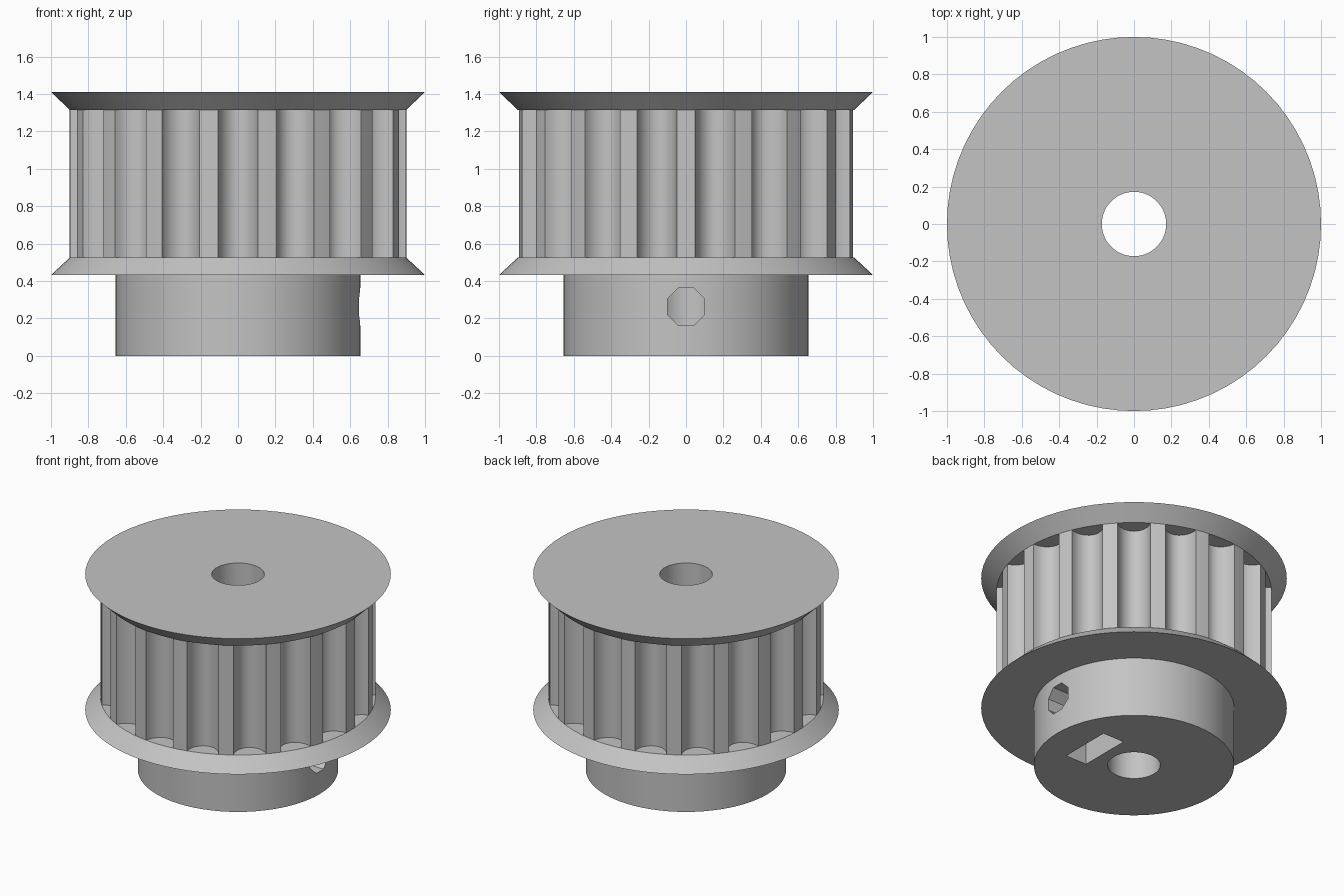
import bpy, bmesh
from math import sin, cos, pi, radians

TEETH = 18
SEGMENTS = 72
TOOTH_R, GROOVE_DEPTH = 0.90, 0.115
BAND_BOTTOM, BAND_TOP = 0.525, 1.315
SCREW_Z = 0.263

if "Cube" in bpy.data.objects:
    bpy.data.objects.remove(bpy.data.objects["Cube"])

metal = bpy.data.materials.new("light_grey")
metal.use_nodes = True
grey = (0.55, 0.55, 0.55, 1)
metal.diffuse_color = grey
metal.node_tree.nodes["Principled BSDF"].inputs["Base Color"].default_value = grey


def finish(name, bm):
    bmesh.ops.recalc_face_normals(bm, faces=bm.faces)
    mesh = bpy.data.meshes.new(name)
    bm.to_mesh(mesh)
    bm.free()
    mesh.materials.append(metal)
    obj = bpy.data.objects.new(name, mesh)
    bpy.context.collection.objects.link(obj)
    return obj


def select_only(obj):
    bpy.ops.object.select_all(action='DESELECT')
    obj.select_set(True)
    bpy.context.view_layer.objects.active = obj


def bridge(bm, rings, closed):
    """Join successive vertex rings with quads."""
    pairs = zip(rings, rings[1:] + rings[:1]) if closed else zip(rings, rings[1:])
    for a, b in pairs:
        n = len(a)
        for i in range(n):
            j = (i + 1) % n
            bm.faces.new((a[i], a[j], b[j], b[i]))


def lathe(name, profile):
    bm = bmesh.new()
    rings = []
    for r, z in profile:
        rings.append([bm.verts.new((r * cos(2 * pi * i / SEGMENTS),
                                    r * sin(2 * pi * i / SEGMENTS), z))
                      for i in range(SEGMENTS)])
    bridge(bm, rings, closed=True)
    return finish(name, bm)


def prism_x(name, outline, x0, x1):
    bm = bmesh.new()
    rings = [[bm.verts.new((x, y, z)) for y, z in outline] for x in (x0, x1)]
    bridge(bm, rings, closed=False)
    for ring in rings:
        bm.faces.new(ring)
    return finish(name, bm)


def cut(target, cutter):
    cutter.hide_render = True
    mod = target.modifiers.new("cut", 'BOOLEAN')
    mod.operation = 'DIFFERENCE'
    mod.solver = 'EXACT'
    mod.object = cutter
    select_only(target)
    bpy.ops.object.modifier_apply(modifier=mod.name)
    bpy.data.objects.remove(cutter)


# Hub, both bevelled flanges and through bore as one turned spool
spool = lathe("hub_and_flanges", [
    (0.172, 0), (0.655, 0), (0.655, 0.432), (1.0, 0.432),
    (TOOTH_R, BAND_BOTTOM), (0.72, BAND_BOTTOM),
    (0.72, BAND_TOP), (TOOTH_R, BAND_TOP), (1.0, 1.412), (0.172, 1.412)])

# Captive nut slot, open at the bottom and pointed at the top
half = 0.19
slot = [(-half, -0.1), (half, -0.1), (half, SCREW_Z + half * 0.577),
        (0, SCREW_Z + half * 1.155), (-half, SCREW_Z + half * 0.577)]
cut(spool, prism_x("nut_slot_cutter", slot, 0.25, 0.42))

# Octagonal set screw hole from the hub side into the bore
screw_r = 0.1 / cos(pi / 8)
octagon = [(screw_r * cos((k + 0.5) * pi / 4),
            SCREW_Z + screw_r * sin((k + 0.5) * pi / 4)) for k in range(8)]
cut(spool, prism_x("screw_hole_cutter", octagon, 0, 0.8))

# Toothed belt band with rounded grooves
tooth_half = radians(3.15)
groove_half = pi / TEETH - tooth_half
STEPS = 12
outline = []
for t in range(TEETH):
    centre = 2 * pi * t / TEETH
    outline.append((TOOTH_R, centre))
    for s in range(STEPS + 1):
        a = pi * s / STEPS
        outline.append((TOOTH_R - GROOVE_DEPTH * sin(a),
                        centre + pi / TEETH - groove_half * cos(a)))
bm = bmesh.new()
bridge(bm, [[bm.verts.new((r * cos(a), r * sin(a), z)) for r, a in outline]
            for z in (BAND_BOTTOM, BAND_TOP)], closed=False)
band = finish("toothed_band", bm)

for obj in (spool, band):
    select_only(obj)
    bpy.ops.object.shade_smooth_by_angle(angle=radians(30))
